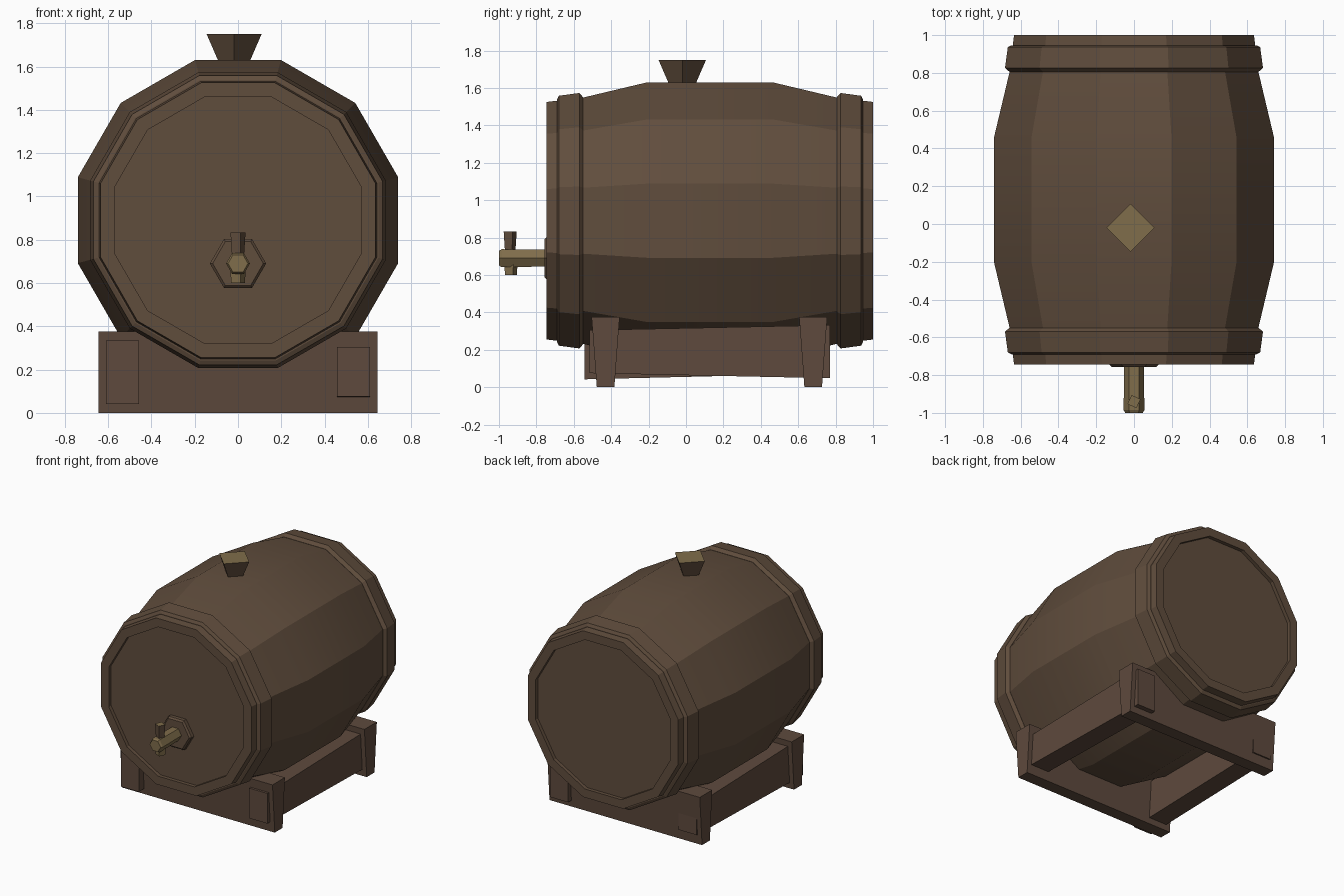
import bpy, bmesh, math
from mathutils import Matrix

if "Cube" in bpy.data.objects:
    bpy.data.objects.remove(bpy.data.objects["Cube"])

MID_Y, AXIS_Z = 0.128, 0.89      # middle of the barrel and height of its axis


def material(name, rgb):
    m = bpy.data.materials.new(name)
    m.diffuse_color = (*rgb, 1)
    m.use_nodes = True
    m.node_tree.nodes["Principled BSDF"].inputs["Base Color"].default_value = m.diffuse_color
    return m


barrel_wood = material("barrel brown", (0.117, 0.074, 0.046))
cradle_wood = material("cradle brown", (0.112, 0.068, 0.047))
brass = material("dull brass", (0.215, 0.153, 0.070))


def finish(name, bm, mats, smooth=None):
    bmesh.ops.recalc_face_normals(bm, faces=bm.faces)
    me = bpy.data.meshes.new(name)
    bm.to_mesh(me)
    bm.free()
    ob = bpy.data.objects.new(name, me)
    bpy.context.collection.objects.link(ob)
    for m in mats:
        me.materials.append(m)
    if smooth:
        bpy.ops.object.select_all(action='DESELECT')
        ob.select_set(True)
        bpy.context.view_layer.objects.active = ob
        bpy.ops.object.shade_smooth_by_angle(angle=math.radians(smooth))
    return ob


def lathe(name, profile, sides, mats, matrix, turn=0.0, closed=False, smooth=None, top_slot=None):
    """Sweep (radius, height) points around local z; open profiles get end caps."""
    bm = bmesh.new()
    rings = []
    for r, h in profile:
        ring = []
        for i in range(sides):
            a = turn + 2 * math.pi * i / sides
            ring.append(bm.verts.new((r * math.cos(a), r * math.sin(a), h)))
        rings.append(ring)
    pairs = list(zip(rings, rings[1:]))
    if closed:
        pairs.append((rings[-1], rings[0]))
    for a, b in pairs:
        for i in range(sides):
            j = (i + 1) % sides
            bm.faces.new((a[i], a[j], b[j], b[i]))
    if not closed:
        bm.faces.new(rings[0])
        cap = bm.faces.new(rings[-1])
        if top_slot is not None:
            cap.material_index = top_slot
    bm.transform(matrix)
    return finish(name, bm, mats, smooth)


def along_y(x, y, z):
    """Local z points to +y."""
    return Matrix.Translation((x, y, z)) @ Matrix.Rotation(-math.pi / 2, 4, 'X')


# Twelve-sided barrel with recessed ends; radii below are to the flats
flat = 1 / math.cos(math.pi / 12)
half = [(0.57, -0.845), (0.57, -0.873), (0.635, -0.873), (0.658, -0.68), (0.74, -0.335)]
profile = half + [(r, -h) for r, h in reversed(half)]
axis = along_y(0, MID_Y, AXIS_Z)
lathe("barrel", [(r * flat, h) for r, h in profile], 12, [barrel_wood], axis,
      math.pi / 12, smooth=25)

# Front and back hoops
hoop = [(0.63, -0.818), (0.648, -0.818), (0.668, -0.808), (0.683, -0.698),
        (0.66, -0.678), (0.63, -0.678)]
for name, s in (("front_hoop", 1), ("back_hoop", -1)):
    lathe(name, [(r * flat, s * h) for r, h in hoop], 12, [barrel_wood], axis,
          math.pi / 12, closed=True)

# Bung on top
lathe("bung", [(0.062, 1.60), (0.127, 1.75)], 4, [barrel_wood, brass],
      Matrix.Translation((-0.018, -0.02, 0)), top_slot=1)

# Tap: mounting plate, pipe, spout and handle
tap = along_y(0, 0, 0.69)
lathe("tap_plate", [(0.117, -0.757), (0.13, -0.745), (0.13, -0.70)], 6, [barrel_wood], tap)
lathe("tap_pipe", [(0.046, -1.0), (0.055, -0.985), (0.052, -0.72)], 6, [brass], tap)
lathe("tap_spout", [(0.034, 0.60), (0.038, 0.67)], 4, [brass],
      Matrix.Translation((0, -0.936, 0)), math.radians(20))
lathe("tap_handle", [(0.028, 0.70), (0.037, 0.833)], 4, [barrel_wood, brass],
      Matrix.Translation((0, -0.940, 0)), math.radians(20), top_slot=1)


def prism(name, x0, x1, outline):
    """Extrude a (y, z) outline from x0 to x1."""
    bm = bmesh.new()
    face = bm.faces.new([bm.verts.new((x0, y, z)) for y, z in outline])
    ext = bmesh.ops.extrude_face_region(bm, geom=[face])
    verts = [v for v in ext["geom"] if isinstance(v, bmesh.types.BMVert)]
    bmesh.ops.translate(bm, verts=verts, vec=(x1 - x0, 0, 0))
    return finish(name, bm, [cradle_wood])


# Cradle planks, narrower at the floor
for name, y in (("front_plank", -0.43), ("back_plank", 0.68)):
    prism(name, -0.645, 0.645,
          [(y - 0.047, 0), (y + 0.047, 0), (y + 0.075, 0.375), (y - 0.075, 0.375)])

# Cradle rails, each tapering towards the opposite end
prism("right_rail", 0.457, 0.61,
      [(-0.517, 0.075), (0.769, 0.048), (0.769, 0.332), (-0.517, 0.305)])
prism("left_rail", -0.61, -0.457,
      [(-0.544, 0.042), (0.742, 0.073), (0.742, 0.305), (-0.544, 0.335)])
